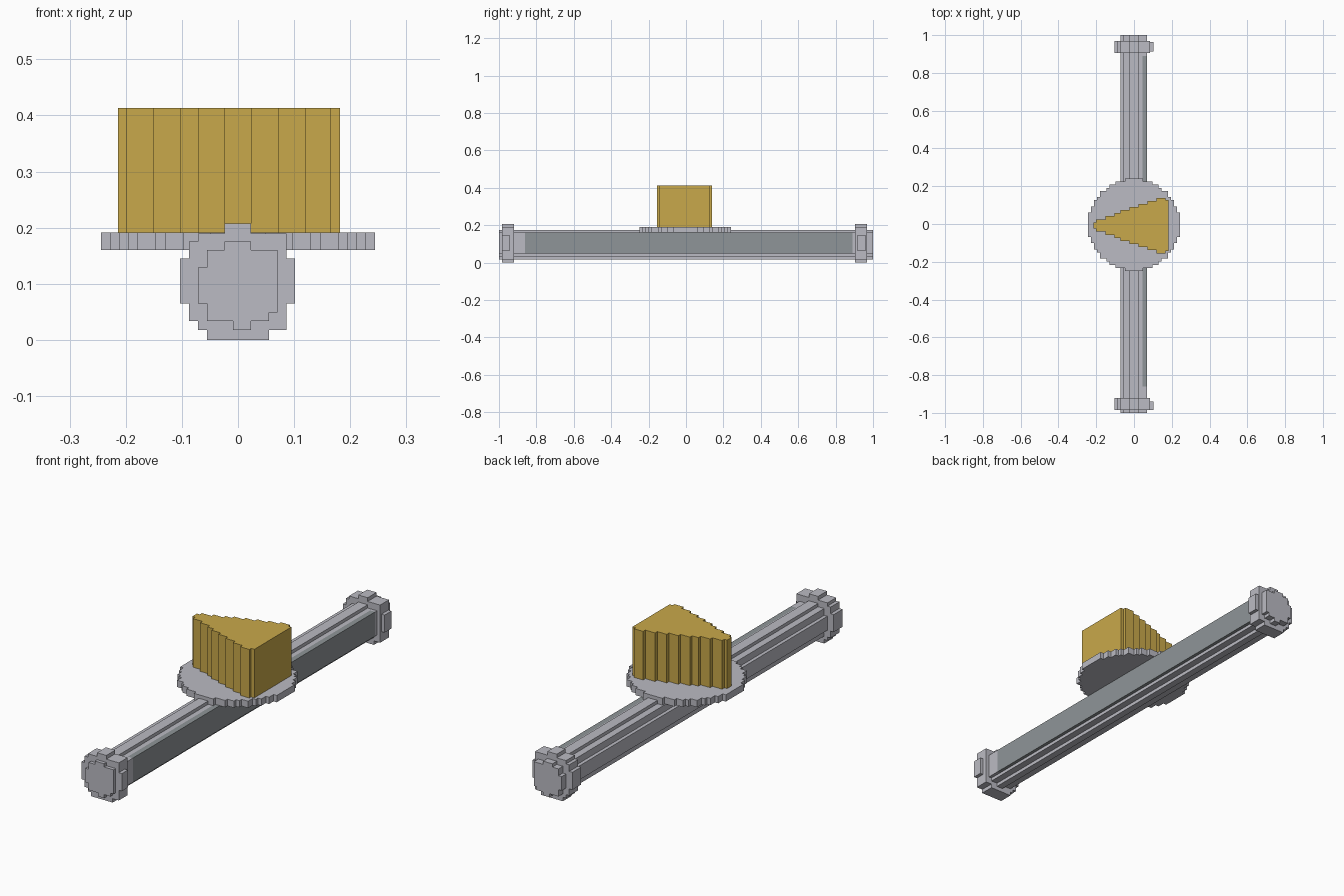
import bpy, bmesh, math

if "Cube" in bpy.data.objects:
    bpy.data.objects.remove(bpy.data.objects["Cube"])


def material(name, rgb):
    m = bpy.data.materials.new(name)
    m.diffuse_color = (*rgb, 1)
    m.use_nodes = True
    m.node_tree.nodes["Principled BSDF"].inputs["Base Color"].default_value = m.diffuse_color
    return m


GREY = material("light grey", (0.497, 0.497, 0.546))
DARK = material("dark grey", (0.275, 0.301, 0.314))
GOLD = material("gold", (0.584, 0.397, 0.069))


def prism(name, pts, axis, a, b, mats, cuts=(), rule=None):
    """Extrude a closed 2D outline from a to b along y (xz outline) or z (xy outline)."""
    bm = bmesh.new()
    place = (lambda u, v, t: (u, t, v)) if axis == "y" else (lambda u, v, t: (u, v, t))
    lo = [bm.verts.new(place(u, v, a)) for u, v in pts]
    hi = [bm.verts.new(place(u, v, b)) for u, v in pts]
    bm.faces.new(lo)
    bm.faces.new(hi[::-1])
    n = len(pts)
    for i in range(n):
        j = (i + 1) % n
        bm.faces.new((lo[i], hi[i], hi[j], lo[j]))
    for co, no in cuts:
        bmesh.ops.bisect_plane(bm, geom=bm.verts[:] + bm.edges[:] + bm.faces[:],
                               plane_co=co, plane_no=no)
    bmesh.ops.recalc_face_normals(bm, faces=bm.faces)
    if rule:
        for f in bm.faces:
            f.material_index = rule(f)
    me = bpy.data.meshes.new(name)
    bm.to_mesh(me)
    bm.free()
    for m in mats:
        me.materials.append(m)
    ob = bpy.data.objects.new(name, me)
    bpy.context.collection.objects.link(ob)
    return ob


def stairs(columns):
    """Outline of side-by-side columns (x0, x1, y_low, y_high)."""
    top, bottom = [], []
    for x0, x1, lo, hi in columns:
        if top and abs(top[-1][1] - hi) < 1e-6:
            top.pop()
            bottom.pop()
            top.append((x1, hi))
            bottom.append((x1, lo))
        else:
            top += [(x0, hi), (x1, hi)]
            bottom += [(x0, lo), (x1, lo)]
    return top + bottom[::-1]


# Long stepped rod with a dark stripe along its right side
rod = [(-0.071, 0.065), (-0.071, 0.129), (-0.055, 0.129), (-0.055, 0.16),
       (-0.024, 0.16), (-0.024, 0.175), (0.023, 0.175), (0.023, 0.16),
       (0.07, 0.16), (0.07, 0.049), (0.055, 0.049), (0.055, 0.034),
       (0.023, 0.034), (0.023, 0.018), (-0.009, 0.018), (-0.009, 0.034),
       (-0.055, 0.034), (-0.055, 0.065)]


def stripe(f):
    c = f.calc_center_median()
    return int(c.x > 0.045 and c.z > 0.045 and -0.86 < c.y < 0.89)


prism("rod", rod, "y", -1, 1, [GREY, DARK],
      [((0, -0.86, 0), (0, 1, 0)), ((0, 0.89, 0), (0, 1, 0)),
       ((0.045, 0, 0), (1, 0, 0))], stripe)

# Collars near both ends, each with a narrower block on the right
collar = [(-0.055, 0), (-0.055, 0.018), (-0.071, 0.018), (-0.071, 0.034),
          (-0.087, 0.034), (-0.087, 0.065), (-0.103, 0.065), (-0.103, 0.145),
          (-0.087, 0.145), (-0.087, 0.175), (-0.071, 0.175), (-0.071, 0.19),
          (-0.024, 0.19), (-0.024, 0.207), (0.023, 0.207), (0.023, 0.19),
          (0.086, 0.19), (0.086, 0.018), (0.055, 0.018), (0.055, 0)]
block = [(0.08, 0.065), (0.08, 0.145), (0.102, 0.145), (0.102, 0.065)]
for side, a, b, c, d in (("front", -0.984, -0.92, -0.984, -0.941),
                         ("back", 0.904, 0.968, 0.914, 0.963)):
    prism(side + "_collar", collar, "y", a, b, [GREY])
    prism(side + "_collar_block", block, "y", c, d, [GREY])

# Round stepped plate
G, N = 0.0163, 15
cols = []
for k in range(-N, N):
    h = int(math.sqrt(N * N - (k + 0.5) ** 2) + 0.3) * G
    cols.append((k * G, (k + 1) * G, -0.004 - h, -0.004 + h))
prism("plate", stairs(cols), "z", 0.16, 0.191, [GREY])

# Gold stepped wedge standing on the plate
xs = [-0.214, -0.2, -0.151, -0.103, -0.071, -0.024, 0.023, 0.071, 0.12, 0.166, 0.182]
cols = []
for i in range(10):
    h = 0.0165 + 0.0163 * min(i, 8) if i < 9 else 0.134
    cols.append((xs[i], xs[i + 1], -0.008 - h, -0.008 + h))
prism("wedge", stairs(cols), "z", 0.191, 0.413, [GOLD])
